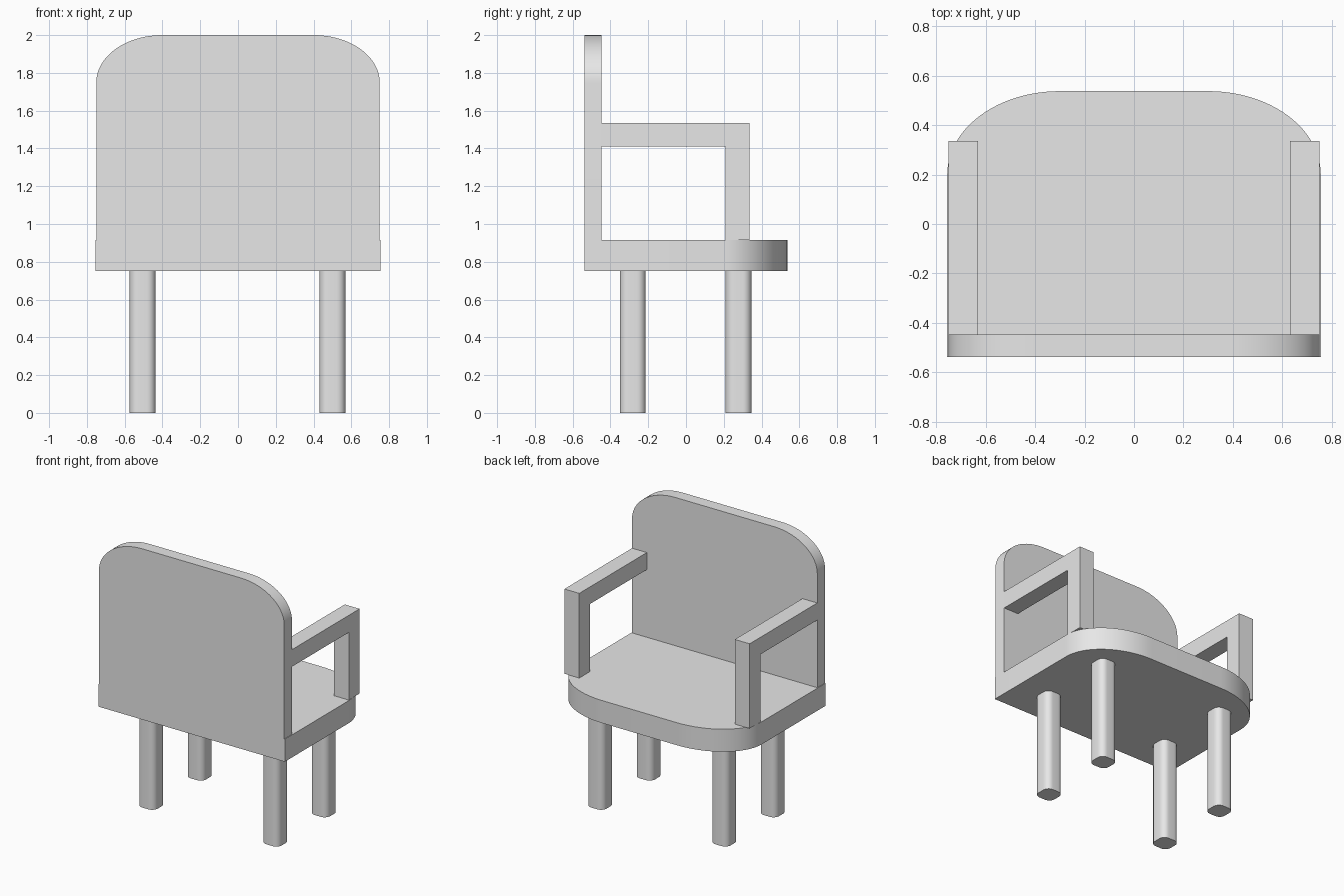
import bpy, bmesh, math
from mathutils import Vector

cube = bpy.data.objects.get("Cube")
if cube:
    bpy.data.objects.remove(cube)

GREY = (0.8, 0.8, 0.8, 1)
grey = bpy.data.materials.new("light grey")
grey.use_nodes = True
grey.diffuse_color = GREY
grey.node_tree.nodes["Principled BSDF"].inputs["Base Color"].default_value = GREY


def extrude(name, outline, offset):
    """Solid made by extruding a closed planar outline along an offset."""
    bm = bmesh.new()
    face = bm.faces.new([bm.verts.new(p) for p in outline])
    result = bmesh.ops.extrude_face_region(bm, geom=[face], use_keep_orig=True)
    verts = [g for g in result["geom"] if isinstance(g, bmesh.types.BMVert)]
    bmesh.ops.translate(bm, verts=verts, vec=Vector(offset))
    bmesh.ops.recalc_face_normals(bm, faces=bm.faces)
    mesh = bpy.data.meshes.new(name)
    bm.to_mesh(mesh)
    bm.free()
    mesh.materials.append(grey)
    obj = bpy.data.objects.new(name, mesh)
    bpy.context.collection.objects.link(obj)
    bpy.ops.object.select_all(action='DESELECT')
    obj.select_set(True)
    bpy.context.view_layer.objects.active = obj
    bpy.ops.object.shade_smooth_by_angle(angle=math.radians(30))
    return obj


def arc(cx, cy, rx, ry, start, steps):
    """Quarter of an ellipse, counter-clockwise from a start angle in degrees."""
    angles = [math.radians(start + 90 * i / steps) for i in range(steps + 1)]
    return [(cx + rx * math.cos(a), cy + ry * math.sin(a)) for a in angles]


def domed(half, bottom, top, rx, ry):
    """Rectangle whose two upper corners are elliptical."""
    corners = arc(half - rx, top - ry, rx, ry, 0, 24) + arc(rx - half, top - ry, rx, ry, 90, 24)
    return [(-half, bottom), (half, bottom)] + corners


# Seat slab with its two rounded corners
seat = domed(0.755, -0.537, 0.537, 0.455, 0.337)
extrude("seat", [(x, y, 0.75) for x, y in seat], (0, 0, 0.165))

# Upright panel standing on the straight edge of the seat
panel = domed(0.75, 0.915, 2.0, 0.35, 0.25)
extrude("backrest", [(x, -0.537, z) for x, z in panel], (0, 0.09, 0))

# L-shaped armrests: a rail and its post
arm = [(-0.447, 1.41), (0.21, 1.41), (0.21, 0.915),
       (0.335, 0.915), (0.335, 1.535), (-0.447, 1.535)]
for side, x in (("left", 0.63), ("right", -0.75)):
    extrude(side + "_armrest", [(x, y, z) for y, z in arm], (0.12, 0, 0))

# Square legs with rounded edges
R, FLAT = 0.045, 0.0235
for side, x in (("left", 0.5), ("right", -0.505)):
    for end, y in (("front", -0.282), ("rear", 0.278)):
        outline = []
        for k, (sx, sy) in enumerate([(1, 1), (-1, 1), (-1, -1), (1, -1)]):
            outline += arc(x + sx * FLAT, y + sy * FLAT, R, R, 90 * k, 8)
        extrude(f"{end}_{side}_leg", [(px, py, 0) for px, py in outline], (0, 0, 0.75))
